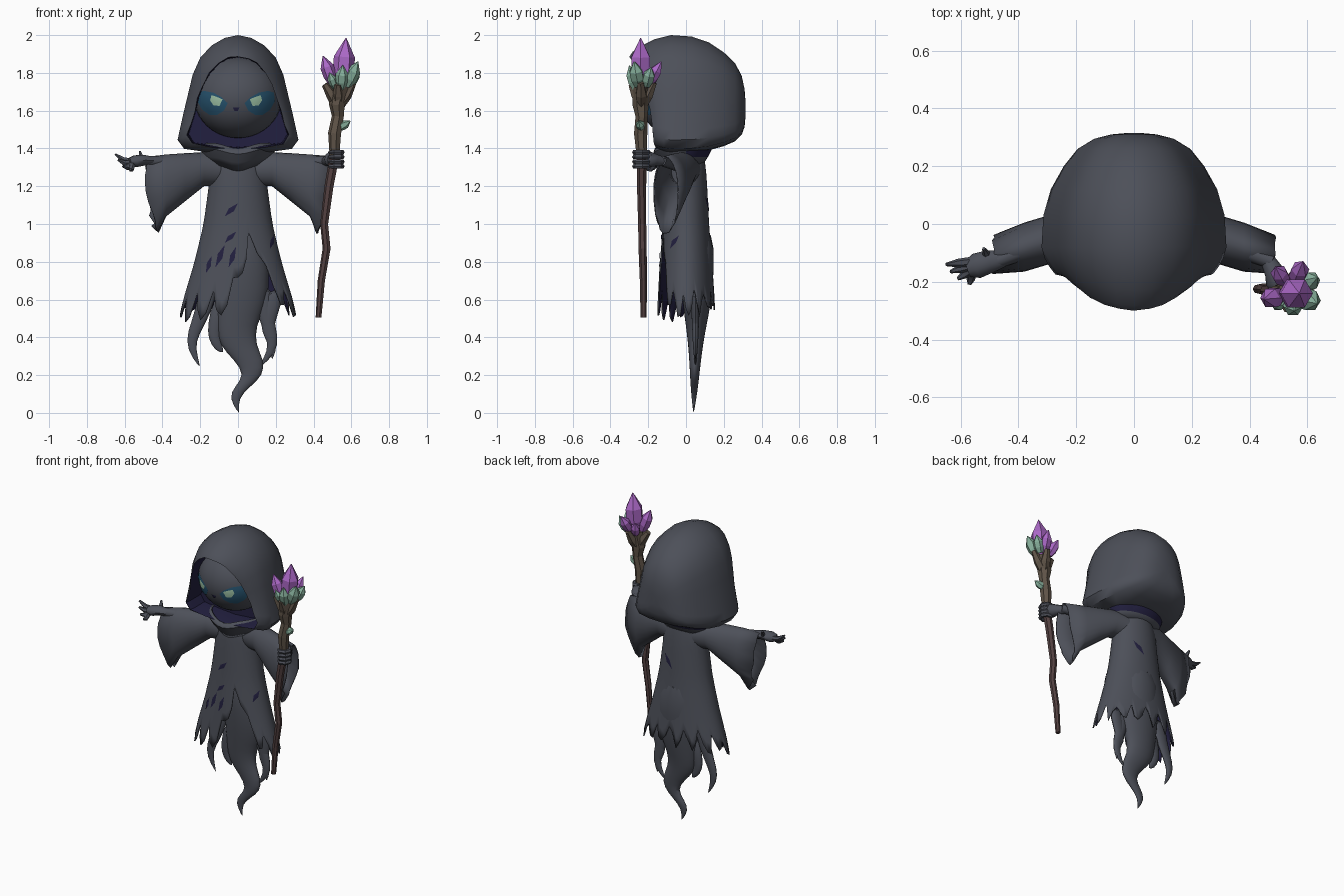
import bpy, bmesh, math, random
from mathutils import Vector

random.seed(7)
cube = bpy.data.objects.get("Cube")
if cube:
    bpy.data.objects.remove(cube, do_unlink=True)


def material(name, r, g, b):
    m = bpy.data.materials.new(name)
    m.use_nodes = True
    m.diffuse_color = (r, g, b, 1)
    m.node_tree.nodes["Principled BSDF"].inputs["Base Color"].default_value = (r, g, b, 1)
    return m


CLOTH = material("charcoal cloth", .074, .08, .1)
LINING = material("navy lining", .016, .014, .05)
TEAL = material("teal eye socket", .02, .088, .16)
GLOW = material("pale green glow", .34, .54, .38)
BARK = material("dark bark", .085, .052, .052)
TWIG = material("olive bark", .115, .088, .065)
PURPLE = material("purple crystal", .41, .14, .57)
GREEN = material("green crystal", .24, .43, .33)


def loft(name, rings, mats, cap0=True, cap1=True, smooth=45, thick=0, split=None, subsurf=0):
    """Skin closed rings; faces from ring number split onward take the second material."""
    bm = bmesh.new()
    vs = [[bm.verts.new(p) for p in r] for r in rings]
    n = len(rings[0])
    for k in range(len(rings) - 1):
        for i in range(n):
            j = (i + 1) % n
            f = bm.faces.new((vs[k][i], vs[k][j], vs[k + 1][j], vs[k + 1][i]))
            f.material_index = int(split is not None and k >= split)
    if cap0:
        bm.faces.new(vs[0])
    if cap1:
        bm.faces.new(vs[-1]).material_index = int(split is not None)
    bmesh.ops.recalc_face_normals(bm, faces=bm.faces)
    me = bpy.data.meshes.new(name)
    bm.to_mesh(me)
    bm.free()
    for m in mats:
        me.materials.append(m)
    ob = bpy.data.objects.new(name, me)
    bpy.context.collection.objects.link(ob)
    if smooth:
        bpy.ops.object.select_all(action='DESELECT')
        ob.select_set(True)
        bpy.context.view_layer.objects.active = ob
        bpy.ops.object.shade_smooth_by_angle(angle=math.radians(smooth))
    if thick:
        so = ob.modifiers.new("thickness", 'SOLIDIFY')
        so.thickness, so.material_offset = thick, len(mats) - 1
    if subsurf:
        ob.modifiers.new("smooth", 'SUBSURF').levels = subsurf
        ob.modifiers["smooth"].render_levels = subsurf
    return ob


def tube(name, path, radii, mat, sides=8, ref=(0, 1, 0), flat=1, smooth=45, subsurf=0):
    pts = [Vector(p) for p in path]
    rings = []
    for k, p in enumerate(pts):
        d = (pts[min(k + 1, len(pts) - 1)] - pts[max(k - 1, 0)]).normalized()
        u = d.cross(Vector(ref)).normalized()
        v = u.cross(d) * flat
        ts = [math.tau * i / sides for i in range(sides)]
        rings.append([p + (u * math.cos(t) + v * math.sin(t)) * radii[k] for t in ts])
    loft(name, rings, [mat], smooth=smooth, subsurf=subsurf)


def crystal(name, base, tip, r, mat):
    b, t = Vector(base), Vector(tip)
    tube(name, [b, b.lerp(t, .3), b.lerp(t, .62), t], [r * .6, r, r, .002], mat, 6, smooth=0)


def patch(name, outline, surf, mat):
    """Thin decal that follows a surface y = surf(x, z)."""
    cx = sum(p[0] for p in outline) / len(outline)
    cz = sum(p[1] for p in outline) / len(outline)
    rings = []
    for s in (.05, .4, .7, 1):
        flat = [(cx + (x - cx) * s, cz + (z - cz) * s) for x, z in outline]
        rings.append([(x, surf(x, z), z) for x, z in flat])
    loft(name, rings, [mat], cap1=False)


def table(rows, z):
    """Linear lookup in rows sorted by falling height."""
    for a, b in zip(rows, rows[1:]):
        if z >= b[0]:
            t = min(1, (a[0] - z) / (a[0] - b[0]))
            return [p + (q - p) * t for p, q in zip(a, b)][1:]
    return rows[-1][1:]


# Hood: rings from the back pole to the face opening, then folded inside
outer = [(0, 2), (.07, 1.985), (.14, 1.945), (.2, 1.88), (.24, 1.79), (.264, 1.69),
         (.288, 1.59), (.308, 1.5), (.32, 1.445), (.285, 1.398), (.16, 1.38), (0, 1.375)]
rim = [(0, -.3, 1.89), (.055, -.293, 1.88), (.1, -.28, 1.855), (.15, -.255, 1.8),
       (.185, -.23, 1.74), (.21, -.205, 1.67), (.228, -.19, 1.6), (.25, -.18, 1.53),
       (.268, -.175, 1.47), (.24, -.17, 1.425), (.13, -.16, 1.41), (0, -.155, 1.4)]


def mirrored(half):
    return half + [(-x, y, z) for x, y, z in half[-2:0:-1]]


MID = 1.62
hood = []
for y, s in ((.315, .08), (.31, .25), (.295, .43), (.26, .61), (.2, .76), (.12, .9), (.03, .98), (-.08, 1)):
    hood.append(mirrored([(x * s, y, MID + (z - MID) * (s if z > MID else s ** .6)) for x, z in outer]))
for t, f in ((.2, .4), (.48, .68), (.8, .92), (1, 1)):
    hood.append(mirrored([(x + (rx - x) * t, -.08 + (ry + .08) * f, z + (rz - z) * t)
                          for (x, z), (rx, ry, rz) in zip(outer, rim)]))
hood[-1] = [(x + random.uniform(-.006, .006), y, z + random.uniform(-.006, .006)) for x, y, z in hood[-1]]
split = len(hood) - 1
hood.append(mirrored([(x * .985, y + .03, MID + (z - MID) * .985) for x, y, z in rim]))
hood.append(mirrored([(x * .97, -.03, MID + (z - MID) * .97) for x, y, z in rim]))
loft("hood", hood, [CLOTH, LINING], split=split)

# Head and painted face
FACE_Y, FACE_Z, RX, RY, RZ = -.03, 1.67, .232, .22, .215
bpy.ops.mesh.primitive_uv_sphere_add(segments=32, ring_count=20, location=(0, FACE_Y, FACE_Z))
head = bpy.context.object
head.name, head.scale = "head", (RX, RY, RZ)
head.data.materials.append(CLOTH)
bpy.ops.object.shade_smooth_by_angle(angle=math.radians(45))


def face(lift):
    return lambda x, z: FACE_Y - lift - RY * math.sqrt(max(0, 1 - (x / RX) ** 2 - ((z - FACE_Z) / RZ) ** 2))


socket = [(.045, 1.64), (.075, 1.67), (.12, 1.695), (.17, 1.705), (.2, 1.695), (.205, 1.65),
          (.18, 1.605), (.14, 1.577), (.1, 1.578), (.065, 1.6)]
pupil = [(.072, 1.66), (.1, 1.672), (.13, 1.682), (.138, 1.655), (.12, 1.628), (.088, 1.625)]
TURN = -.01
for s, side in ((1, "left"), (-1, "right")):
    patch(side + "_eye_socket", [(x * s + TURN, z) for x, z in socket], face(.005), TEAL)
    patch(side + "_eye_glow", [(x * s + TURN, z) for x, z in pupil], face(.009), GLOW)
patch("nose", [(TURN - .018, 1.618), (TURN + .018, 1.618), (TURN + .008, 1.598), (TURN - .008, 1.598)],
      face(.005), LINING)

# Robe: every column of the skirt ends at its own torn hem height
profile = [(1.39, .1, .09), (1.3, .148, .105), (1.2, .155, .112), (1, .182, .122),
           (.8, .23, .138), (.6, .29, .152), (.45, .325, .16)]
COLS, ROWS = 64, 12
angles = [math.tau * i / COLS for i in range(COLS)]
hem = []
for i, a in enumerate(angles):
    slit = .35 * math.exp(-((math.cos(a) - .35) / .35) ** 2) if math.sin(a) < 0 else .05 * math.sin(a)
    hem.append(.57 + slit + (0, -.06, -.03, .055)[i % 4] + random.uniform(-.035, .03))
robe = []
for k in range(ROWS + 1):
    ring = []
    for a, h in zip(angles, hem):
        z = 1.39 + (h - 1.39) * k / ROWS
        rx, ry = table(profile, z)
        ring.append((rx * math.cos(a), ry * math.sin(a), z))
    robe.append(ring)
loft("robe", robe, [CLOTH, LINING], cap1=False, thick=.008)


def robe_side(sign):
    def surf(x, z):
        rx, ry = table(profile, z)
        return sign * (ry * math.sqrt(max(0, 1 - (x / rx) ** 2)) + .005)
    return surf


for i, (x, z, dx, dz, sign) in enumerate(((-.07, 1.04, .07, .07, -1), (-.12, .77, .05, .12, -1),
                                          (-.05, .77, .04, .11, -1), (-.17, .74, .03, .09, -1),
                                          (-.07, .9, .06, .06, -1), (.17, .87, .02, .07, -1),
                                          (.02, 1.06, .07, .09, 1))):
    patch("robe_tear_%d" % (i + 1), [(x, z), (x + dx * .55 + .01, z + dz * .4), (x + dx, z + dz),
                                     (x + dx * .4 - .007, z + dz * .6)], robe_side(sign), LINING)

# Cowl under the hood: cloth in front, lining showing behind
cowl = []
for z, rx, ry in ((1.31, .145, .11), (1.355, .185, .145), (1.4, .2, .175), (1.43, .17, .165)):
    cowl.append([(rx * math.cos(a), ry * math.sin(a) * (1 if a > math.pi else .8),
                  z - .03 * max(0, -math.sin(a)) ** 8) for a in angles[::2]])
cowl_cloth = loft("cowl", cowl, [CLOTH, LINING], cap0=False, cap1=False, thick=.01)
for p in cowl_cloth.data.polygons:
    p.material_index = int(p.center.y > 0 and p.center.z > 1.34)

# Ghost tail and side wisps
tail = []
for z, cx, w, d in ((1, 0, .12, .09), (.75, .02, .16, .095), (.57, .015, .14, .075), (.46, -.01, .105, .055),
                    (.36, -.005, .1, .04), (.28, .06, .08, .032), (.2, .085, .05, .025), (.14, .025, .042, .02),
                    (.08, -.025, .026, .013), (0, .005, .002, .002)):
    tail.append([(cx + w * math.cos(a), .04 + .03 * min(z, .6) + d * math.sin(a), z) for a in angles[::4]])
loft("ghost_tail", tail, [CLOTH], subsurf=1)
for i, path in enumerate(([(-.15, .7), (-.18, .54), (-.24, .42), (-.25, .34), (-.2, .24)],
                          [(-.08, .6), (-.12, .46), (-.13, .4), (-.1, .34), (-.08, .32)],
                          [(.13, .68), (.14, .52), (.185, .4), (.18, .32), (.11, .24)],
                          [(.2, .66), (.16, .5), (.155, .43), (.19, .36), (.18, .28)])):
    tube("wisp_%d" % (i + 1), [(x, .05, z) for x, z in path], [.06, .045, .034, .026, .002],
         CLOTH, flat=.5, subsurf=1)

# Sleeves and forearms
for s, side in ((1, "left"), (-1, "right")):
    rings = []
    stations = ((.08, 1.37, 1.2, .08, 0), (.18, 1.38, 1.2, .08, -.02), (.28, 1.375, 1.12, .085, -.05),
                (.38, 1.368, 1.04, .085, -.08), (.49, 1.36, .98, .068, -.105))
    for k, (x, top, low, hw, yc) in enumerate(stations):
        ring = []
        for i in range(24):
            a = math.tau * i / 24
            drop = max(0, -math.sin(a))
            jag = random.uniform(-.035, .012) * (.2 + drop) if k == 4 else 0
            ring.append((s * (x + jag - .04 * drop * (k == 4)), yc + hw * math.cos(a),
                         (top + low) / 2 + (top - low) / 2 * math.sin(a) + jag))
        rings.append(ring)
    loft(side + "_sleeve", rings, [CLOTH], cap1=False, thick=.007)
    tube(side + "_forearm", [(s * .2, -.02, 1.31), (s * .48, -.13, 1.335)], [.04, .027], CLOTH, 10, (0, 0, 1))

# Right hand: open palm
tube("right_palm", [(-.45, -.12, 1.335), (-.5, -.13, 1.338), (-.545, -.145, 1.332), (-.575, -.155, 1.328)],
     [.028, .04, .044, .03], CLOTH, 10, (0, 0, 1), .75)
for i, tip in enumerate(((-.65, -.14, 1.37), (-.635, -.165, 1.34), (-.61, -.19, 1.305),
                         (-.57, -.21, 1.288), (-.52, -.085, 1.385))):
    a = Vector((-.5 if i == 4 else -.56, -.13 - .013 * (i % 4), 1.332 - .006 * (i % 4)))
    b = a.lerp(Vector(tip), .55) - Vector((0, 0, .012))
    tube("right_finger_%d" % (i + 1), [a, b, tip], [.017, .015, .006], CLOTH, 6, (0, 0, 1))

# Left hand: fist round the staff
tube("left_palm", [(.46, -.12, 1.33), (.485, -.165, 1.338), (.5, -.2, 1.342), (.505, -.22, 1.342)],
     [.025, .034, .045, .034], CLOTH, 10, (0, 0, 1))
for i in range(4):
    arc = [math.radians(110 - 52 * k) for k in range(6)]
    tube("left_finger_%d" % (i + 1), [(.514 + .037 * math.cos(a), -.235 + .037 * math.sin(a), 1.305 + .025 * i)
                                      for a in arc], [.014] * 5 + [.008], CLOTH, 6, (0, 0, 1))

# Staff
tube("staff_shaft", [(.427, -.225, .505), (.442, -.225, .7), (.47, -.23, .87), (.457, -.232, 1), (.483, -.235, 1.2),
                     (.512, -.235, 1.36)], [.016, .02, .022, .022, .025, .027], BARK, 7, smooth=0)
tube("staff_head", [(.512, -.235, 1.36), (.513, -.24, 1.48), (.53, -.235, 1.57), (.525, -.24, 1.63), (.545, -.235, 1.73)],
     [.027, .036, .033, .044, .05], TWIG, 7, smooth=0)
for i, (x, y, z) in enumerate(((.46, -.25, 1.74), (.61, -.24, 1.75), (.56, -.17, 1.75), (.53, -.29, 1.74))):
    tube("staff_prong_%d" % (i + 1), [(.53, -.237, 1.63), ((x + .535) / 2, (y - .235) / 2, 1.685), (x, y, z)],
         [.034, .032, .018], TWIG, 6, smooth=0)

# Crystals
for i, (base, tip, r) in enumerate((((.55, -.24, 1.72), (.572, -.24, 1.985), .056), ((.505, -.25, 1.74), (.45, -.26, 1.89), .036),
                                    ((.56, -.2, 1.74), (.585, -.13, 1.86), .032), ((.52, -.2, 1.73), (.49, -.15, 1.83), .03))):
    crystal("purple_crystal_%d" % (i + 1), base, tip, r, PURPLE)
for i, (base, tip, r) in enumerate((((.575, -.25, 1.73), (.635, -.275, 1.86), .038), ((.545, -.265, 1.715), (.555, -.3, 1.84), .034),
                                    ((.585, -.21, 1.73), (.635, -.185, 1.83), .032), ((.515, -.26, 1.72), (.485, -.29, 1.8), .024),
                                    ((.53, -.235, 1.505), (.595, -.25, 1.545), .023))):
    crystal("green_crystal_%d" % (i + 1), base, tip, r, GREEN)
